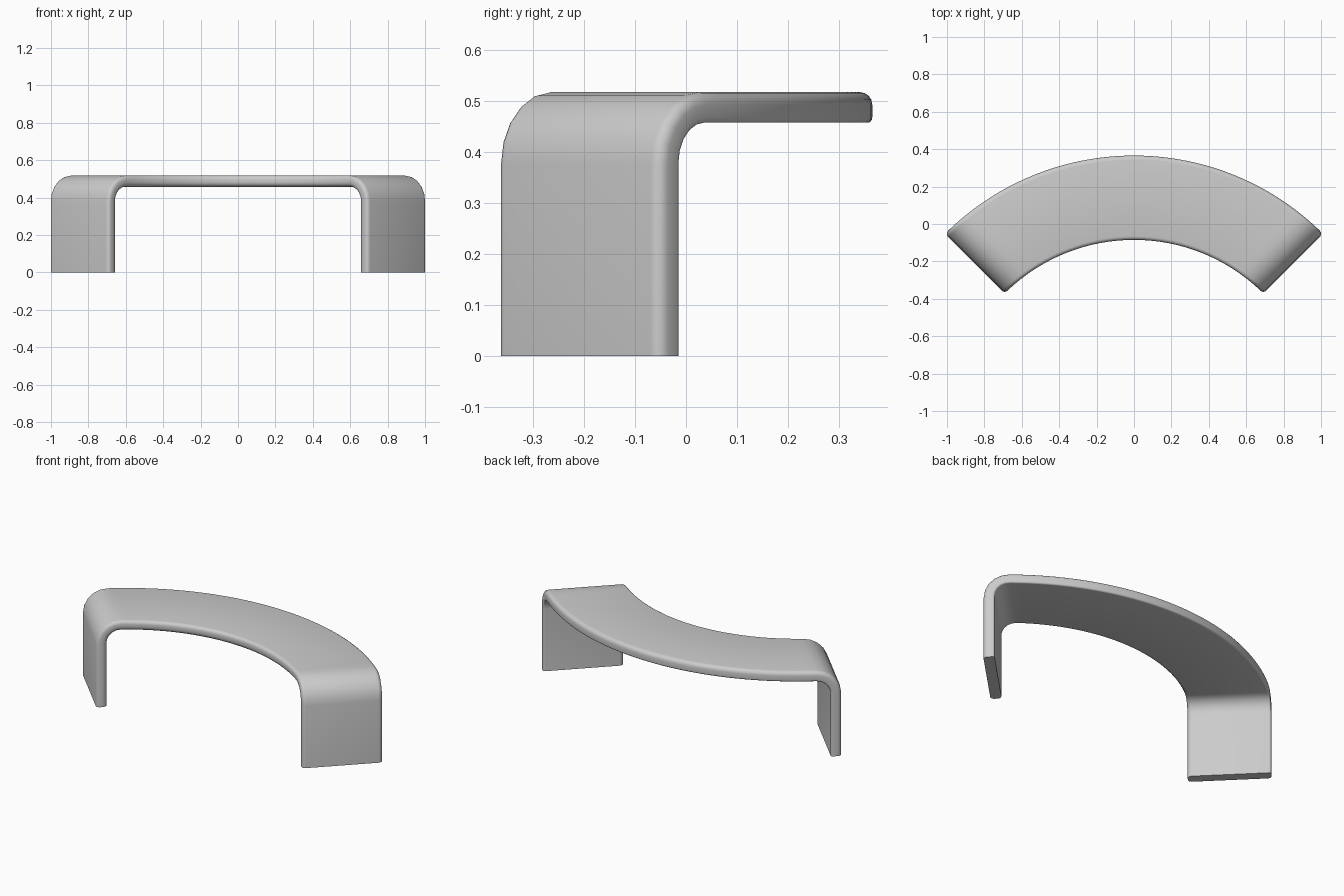
import bpy, bmesh
from math import sin, cos, pi, radians, asin, sqrt

if "Cube" in bpy.data.objects:
    bpy.data.objects.remove(bpy.data.objects["Cube"], do_unlink=True)

OUTER, INNER = 1.429, 0.978      # plan radii of the curved bench
CENTRE_Y = -1.063                # centre of the plan arc
TOP, THICK, BEND = 0.518, 0.06, 0.14
HALF_ANGLE = radians(45)
BEND_STEPS, ARC_STEPS, FILLET_STEPS = 5, 20, 4


def material(name, rgb):
    mat = bpy.data.materials.new(name)
    mat.use_nodes = True
    mat.diffuse_color = (*rgb, 1)
    mat.node_tree.nodes["Principled BSDF"].inputs["Base Color"].default_value = (*rgb, 1)
    return mat


def slab_section():
    """Rounded section as (plan radius, depth below the outer skin)."""
    corners = [  # corner, direction towards the middle, fillet, start angle
        (OUTER, 0, -1, 1, 0.024, 0),
        (INNER, 0, 1, 1, 0.02, pi / 2),
        (INNER, THICK, 1, -1, 0.026, pi),
        (OUTER, THICK, -1, -1, 0.01, 3 * pi / 2)]
    points = []
    for r, v, dr, dv, fillet, start in corners:
        for i in range(FILLET_STEPS + 1):
            a = start + pi / 2 * i / FILLET_STEPS
            points.append((r + fillet * (dr + cos(a)), v + fillet * (dv - sin(a))))
    return points


def near_end(r, offset, z):
    """Point on plan radius r, at a distance inside the end plane."""
    return r, HALF_ANGLE - asin(offset / r), z


def stations(r, v):
    """Path of one section point: leg, bend, then the arc to the middle."""
    path = [near_end(r, v, 0)]
    for i in range(BEND_STEPS + 1):
        a = pi / 2 * i / BEND_STEPS
        path.append(near_end(r, BEND - (BEND - v) * cos(a),
                             TOP - BEND + (BEND - v) * sin(a)))
    start = path[-1][1]
    for i in range(1, ARC_STEPS + 1):
        path.append((r, start * (1 - i / ARC_STEPS), TOP - v))
    return path


# Half of the bench, swept as one bent slab
bm = bmesh.new()
strips = [[bm.verts.new((r * sin(a), CENTRE_Y + r * cos(a), z))
           for r, a, z in stations(*point)] for point in slab_section()]
for n, strip in enumerate(strips):
    following = strips[(n + 1) % len(strips)]
    for i in range(len(strip) - 1):
        bm.faces.new((strip[i], following[i], following[i + 1], strip[i + 1]))
bm.faces.new([strip[0] for strip in strips])  # foot
bmesh.ops.recalc_face_normals(bm, faces=bm.faces)
mesh = bpy.data.meshes.new("curved_bench")
bm.to_mesh(mesh)
bm.free()
bench = bpy.data.objects.new("curved_bench", mesh)
bpy.context.collection.objects.link(bench)
mesh.materials.append(material("light grey", (0.6, 0.6, 0.6)))

# Other half
mirror = bench.modifiers.new("other_half", "MIRROR")
mirror.use_clip = True
mirror.merge_threshold = 0.001

bpy.ops.object.select_all(action="DESELECT")
bench.select_set(True)
bpy.context.view_layer.objects.active = bench
bpy.ops.object.modifier_apply(modifier=mirror.name)
bpy.ops.object.shade_smooth_by_angle(angle=radians(40))
